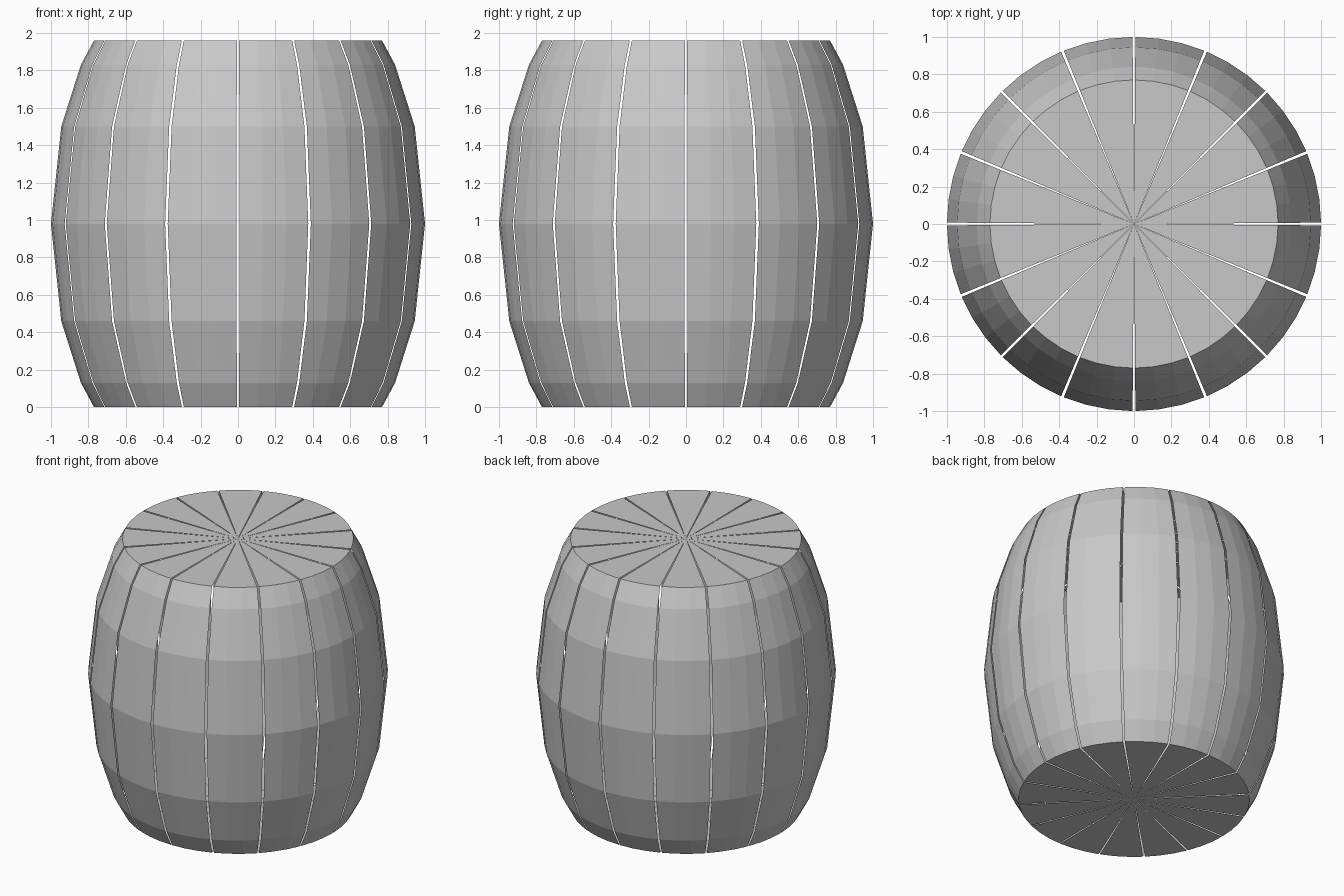
import bpy
import bmesh
from math import cos, sin, pi

cube = bpy.data.objects.get("Cube")
if cube:
    bpy.data.objects.remove(cube, do_unlink=True)

STAVES = 16          # wedges around the barrel
FACETS = 3           # flat strips across each wedge
GAP = 0.015          # angular gap between wedges, in radians
HEIGHT = 1.96

# Lower half of the barrel outline as (radius, height), mirrored for the upper half
lower = [(0.77, 0.0), (0.84, 0.13), (0.945, 0.46)]
upper = [(r, HEIGHT - z) for r, z in reversed(lower)]
outline = lower + [(1.0, HEIGHT / 2)] + upper

# One grey material
grey = bpy.data.materials.new("barrel_grey")
grey.use_nodes = True
colour = (0.58, 0.58, 0.58, 1.0)
grey.diffuse_color = colour
grey.node_tree.nodes["Principled BSDF"].inputs["Base Color"].default_value = colour


def stave_mesh():
    """One thin, hollow wedge: curved side strip plus its slices of both ends."""
    bm = bmesh.new()
    start = GAP / 2
    step = (2 * pi / STAVES - GAP) / FACETS
    angles = [start + i * step for i in range(FACETS + 1)]
    rings = [[bm.verts.new((r * cos(a), r * sin(a), z)) for a in angles]
             for r, z in outline]

    # Curved side
    for low, high in zip(rings, rings[1:]):
        for i in range(FACETS):
            bm.faces.new((low[i], low[i + 1], high[i + 1], high[i]))

    # Flat bottom and top slices
    bottom = bm.verts.new((0, 0, 0))
    top = bm.verts.new((0, 0, HEIGHT))
    bm.faces.new([bottom] + rings[0][::-1])
    bm.faces.new([top] + rings[-1])

    mesh = bpy.data.meshes.new("stave")
    bm.to_mesh(mesh)
    bm.free()
    mesh.materials.append(grey)
    return mesh


# Ring of staves
mesh = stave_mesh()
for n in range(STAVES):
    stave = bpy.data.objects.new(f"stave_{n + 1}", mesh)
    stave.rotation_euler.z = n * 2 * pi / STAVES
    bpy.context.collection.objects.link(stave)
